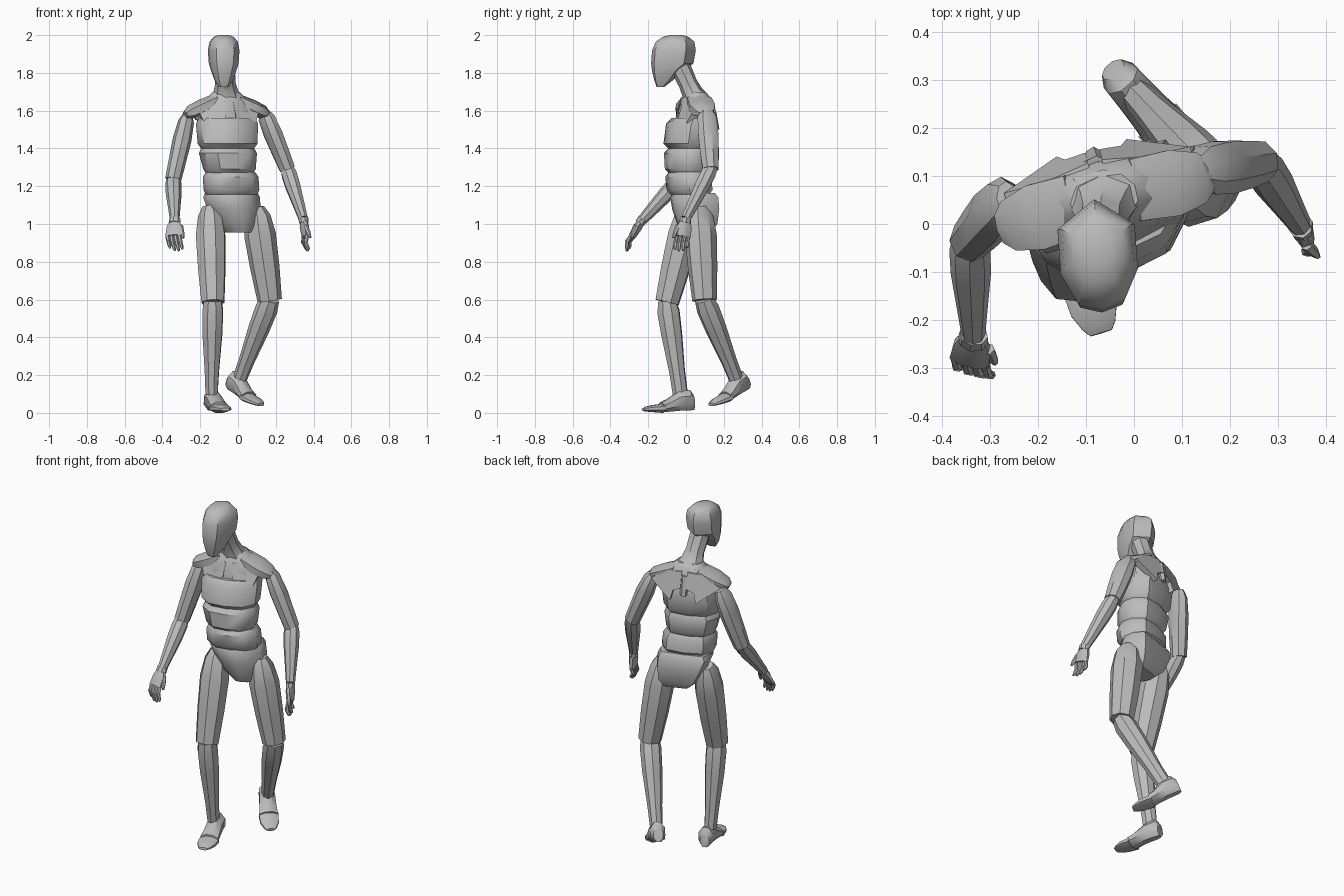
import bpy, bmesh
from math import sin, cos, pi, radians
from mathutils import Vector, Matrix

if "Cube" in bpy.data.objects:
    bpy.data.objects.remove(bpy.data.objects["Cube"])

grey = bpy.data.materials.new("plain_grey")
grey.use_nodes = True
grey.diffuse_color = (0.5, 0.5, 0.5, 1)
grey.node_tree.nodes["Principled BSDF"].inputs["Base Color"].default_value = (0.5, 0.5, 0.5, 1)


def finish(name, bm):
    bmesh.ops.recalc_face_normals(bm, faces=bm.faces)
    for f in bm.faces:
        f.smooth = True
    for e in bm.edges:
        e.smooth = e.calc_face_angle(0) < radians(38)
    me = bpy.data.meshes.new(name)
    bm.to_mesh(me)
    bm.free()
    me.materials.append(grey)
    ob = bpy.data.objects.new(name, me)
    bpy.context.collection.objects.link(ob)
    return ob


def loft(name, rings):
    bm = bmesh.new()
    vs = [[bm.verts.new(p) for p in r] for r in rings]
    n = len(vs[0])
    for a, b in zip(vs, vs[1:]):
        for i in range(n):
            j = (i + 1) % n
            bm.faces.new((a[i], a[j], b[j], b[i]))
    bm.faces.new(vs[0])
    bm.faces.new(vs[-1])
    return finish(name, bm)


def limb(name, a, b, stations, front, sides=8, phase=0.0):
    """Faceted tube from a to b; stations are (t, half width, half depth, depth shift)."""
    a, b, front = Vector(a), Vector(b), Vector(front)
    w = (b - a).normalized()
    v = (front - w * front.dot(w)).normalized()
    u = v.cross(w)
    rings = []
    for t, ru, rv, *shift in stations:
        c = a.lerp(b, t) + v * (shift[0] if shift else 0)
        rings.append([c + u * ru * sin(phase + 2 * pi * i / sides)
                      + v * rv * cos(phase + 2 * pi * i / sides) for i in range(sides)])
    return loft(name, rings)


# Cross-section with a front ridge, reused for the body bands
HALF = [(0, -1), (0.6, -0.88), (0.96, -0.4), (1, 0.25), (0.7, 0.85), (0, 1)]
SECTION = HALF + [(-x, y) for x, y in HALF[-2:0:-1]]


def body(name, yaw, rings, section=SECTION):
    """Stacked level sections; rings are (z, centre x, centre y, half width, half depth)."""
    rot = Matrix.Rotation(radians(yaw), 3, 'Z')
    return loft(name, [[rot @ Vector((x * hw, y * hd, 0)) + Vector((cx, cy, z))
                        for x, y in section] for z, cx, cy, hw, hd in rings])


# Torso bands
body("chest_band", 18, [(1.40, -.055, .015, .14, .10), (1.425, -.055, .012, .157, .122),
                        (1.53, -.058, .025, .163, .12), (1.56, -.058, .035, .152, .10)])
body("belly_band", 18, [(1.27, -.045, .01, .125, .095), (1.29, -.045, .008, .137, .113),
                        (1.375, -.053, .01, .152, .118), (1.40, -.053, .015, .14, .10)])
body("waist_band", 18, [(1.155, -.033, .02, .135, .09), (1.18, -.035, .018, .147, .112),
                        (1.25, -.038, .012, .145, .113), (1.275, -.04, .012, .13, .095)])

# Pelvis: narrow in front, broad across the seat
PELVIS = [(0, -1), (0.45, -0.9), (0.95, -0.25), (1, 0.4), (0.85, 0.95), (0, 1)]
PELVIS += [(-x, y) for x, y in PELVIS[-2:0:-1]]
body("pelvis", 18, [(.955, .01, .05, .075, .07), (1.0, .0, .05, .115, .095),
                    (1.08, -.015, .04, .14, .11), (1.14, -.028, .032, .15, .11),
                    (1.165, -.03, .03, .14, .095)], PELVIS)

# Upper chest and neck
body("upper_chest", 16, [(1.54, -.058, .045, .15, .09), (1.60, -.058, .05, .15, .088),
                         (1.66, -.06, .055, .11, .075), (1.70, -.062, .05, .07, .05)])
limb("neck", (-.062, .05, 1.66), (-.072, -.03, 1.83),
     [(0, .09, .07), (.2, .068, .056), (.5, .054, .05), (1, .056, .055)], (0, -1, 0))

# Head with a ridged face and a pointed back
HEAD = [(0, -1), (0.55, -0.88), (0.95, -0.3), (0.95, 0.5), (0, 1)]
HEAD += [(-x, y) for x, y in HEAD[-2:0:-1]]
body("head", 4, [(z, -.075, (f + b) / 2, hw, (b - f) / 2) for z, f, b, hw in [
    (1.725, -.155, -.115, .028), (1.76, -.168, -.07, .05), (1.81, -.18, -.02, .068),
    (1.85, -.185, .04, .08), (1.92, -.18, .052, .085), (1.965, -.16, .045, .076),
    (1.99, -.125, .015, .055), (2.0, -.085, -.015, .03)]], HEAD)

# Shoulder yoke, breast plates and shoulder blades, mirrored across the turned trunk
TRUNK = Matrix.Translation((-.06, .045, 0)) @ Matrix.Rotation(radians(14), 4, 'Z')


def plate(name, outline, s, depth, lean, bend, thick):
    bm = bmesh.new()
    faces = []
    for layer in (0, thick):
        faces.append([bm.verts.new(TRUNK @ Vector(
            (s * x, depth + layer + lean * (z - 1.53) + bend * x, z))) for x, z in outline])
    n = len(outline)
    for f in faces:
        bm.faces.new(f)
    for i in range(n):
        j = (i + 1) % n
        bm.faces.new((faces[0][i], faces[0][j], faces[1][j], faces[1][i]))
    finish(name, bm)


PEC = [(.018, 1.645), (.08, 1.66), (.165, 1.60), (.14, 1.535), (.10, 1.555),
       (.065, 1.515), (.03, 1.55)]
BLADE = [(.015, 1.665), (.11, 1.655), (.20, 1.59), (.13, 1.54), (.075, 1.50),
         (.06, 1.555), (.015, 1.575)]
for side, s in (("left", 1), ("right", -1)):
    plate(side + "_breast_plate", PEC, s, -.115, .35, .25, .045)
    plate(side + "_shoulder_blade", BLADE, s, .09, -.25, -.2, .035)
    limb(side + "_shoulder_cap", TRUNK @ Vector((s * .06, .01, 1.655)),
         TRUNK @ Vector((s * .225, .0, 1.58)),
         [(0, .075, .035), (.5, .08, .04), (.85, .062, .036), (1, .035, .02)], (0, 0, 1), 6)
limb("spine_block", TRUNK @ Vector((0, .10, 1.53)), TRUNK @ Vector((0, .075, 1.64)),
     [(0, .018, .02), (1, .03, .025)], (0, 1, 0), 6)

# Arms: shoulder, elbow and wrist of each side, and the way the arm faces
ARMS = {"left": [(.135, .11, 1.60), (.262, .13, 1.29), (.345, .0, 1.03), (.5, -1, 0)],
        "right": [(-.265, .055, 1.585), (-.343, -.035, 1.235), (-.335, -.232, 1.02), (0, -1, 0)]}
for side, (shoulder, elbow, wrist, face) in ARMS.items():
    limb(side + "_upper_arm", shoulder, elbow,
         [(0, .022, .035), (.12, .042, .056), (.4, .05, .06), (.75, .046, .054),
          (1, .043, .046)], face)
    limb(side + "_forearm", elbow, wrist,
         [(-.05, .034, .034), (.1, .043, .043), (.35, .042, .042), (.8, .03, .032),
          (1, .025, .027)], face)


def hand(side, wrist, knuckle, tip, across):
    wrist, knuckle, tip, across = map(Vector, (wrist, knuckle, tip, across))
    limb(side + "_cuff", wrist - (knuckle - wrist) * .15, wrist + (knuckle - wrist) * .15,
         [(0, .027, .03), (1, .026, .032)], across)
    limb(side + "_palm", wrist, knuckle,
         [(0, .018, .028), (.4, .023, .042), (1, .017, .046)], across, 8, pi / 8)
    curl = across.cross(knuckle - wrist).normalized() * .018
    for i, reach in enumerate((.9, 1.0, .95, .75)):
        base = knuckle + across * (.033 - .022 * i)
        bend = base + (tip - knuckle) * .5 * reach - curl * .4
        end = base + (tip - knuckle) * reach + curl * .5
        limb(f"{side}_finger_{i + 1}", base, bend, [(-.1, .011, .011), (1, .01, .01)], across, 6)
        limb(f"{side}_fingertip_{i + 1}", bend, end,
             [(-.1, .011, .011), (.7, .009, .009), (1, .005, .005)], across, 6)
    root = wrist.lerp(knuckle, .35) + across * .035
    limb(side + "_thumb", root, root + (knuckle - wrist) * .75 + across * .018 + curl * .7,
         [(0, .013, .014), (.6, .012, .012), (1, .006, .006)], across, 6)


hand("left", (.347, -.003, 1.02), (.357, -.018, .935), (.36, -.03, .855), (.25, -.97, 0))
hand("right", (-.335, -.237, 1.015), (-.342, -.285, .935), (-.325, -.32, .86), (.95, -.2, .1))

# Legs: hip, knee, ankle, then heel, ball and toe along the sole
LEGS = {"left": [(.095, .07, 1.09), (.168, .098, .595), (.005, .27, .17),
                 (-.055, .335, .125), (.05, .215, .06), (.12, .135, .038)],
        "right": [(-.15, .025, 1.09), (-.133, -.10, .585), (-.14, -.03, .10),
                  (-.15, .042, .008), (-.098, -.13, .002), (-.068, -.228, .012)]}
for side, (hip, knee, ankle, heel, ball, toe) in LEGS.items():
    face = Vector(toe) - Vector(heel)
    face.z = 0
    limb(side + "_thigh", hip, knee,
         [(0, .04, .045), (.1, .066, .075), (.3, .082, .087), (.65, .076, .08),
          (1, .064, .066)], face)
    limb(side + "_shin", knee, ankle,
         [(-.02, .05, .048), (.1, .058, .062), (.35, .055, .058), (.75, .04, .044),
          (1, .034, .042)], face)
    limb(side + "_foot", heel, ball,
         [(0, .028, .04, .045), (.12, .043, .058, .06), (.45, .046, .056, .058),
          (.8, .05, .036, .036), (1, .054, .029, .028)], (0, 0, 1), 8, pi / 8)
    limb(side + "_toes", ball, toe,
         [(-.05, .057, .026, .023), (.5, .054, .02, .016), (.85, .038, .014, .01),
          (1, .025, .008, .006)], (0, 0, 1), 8, pi / 8)
